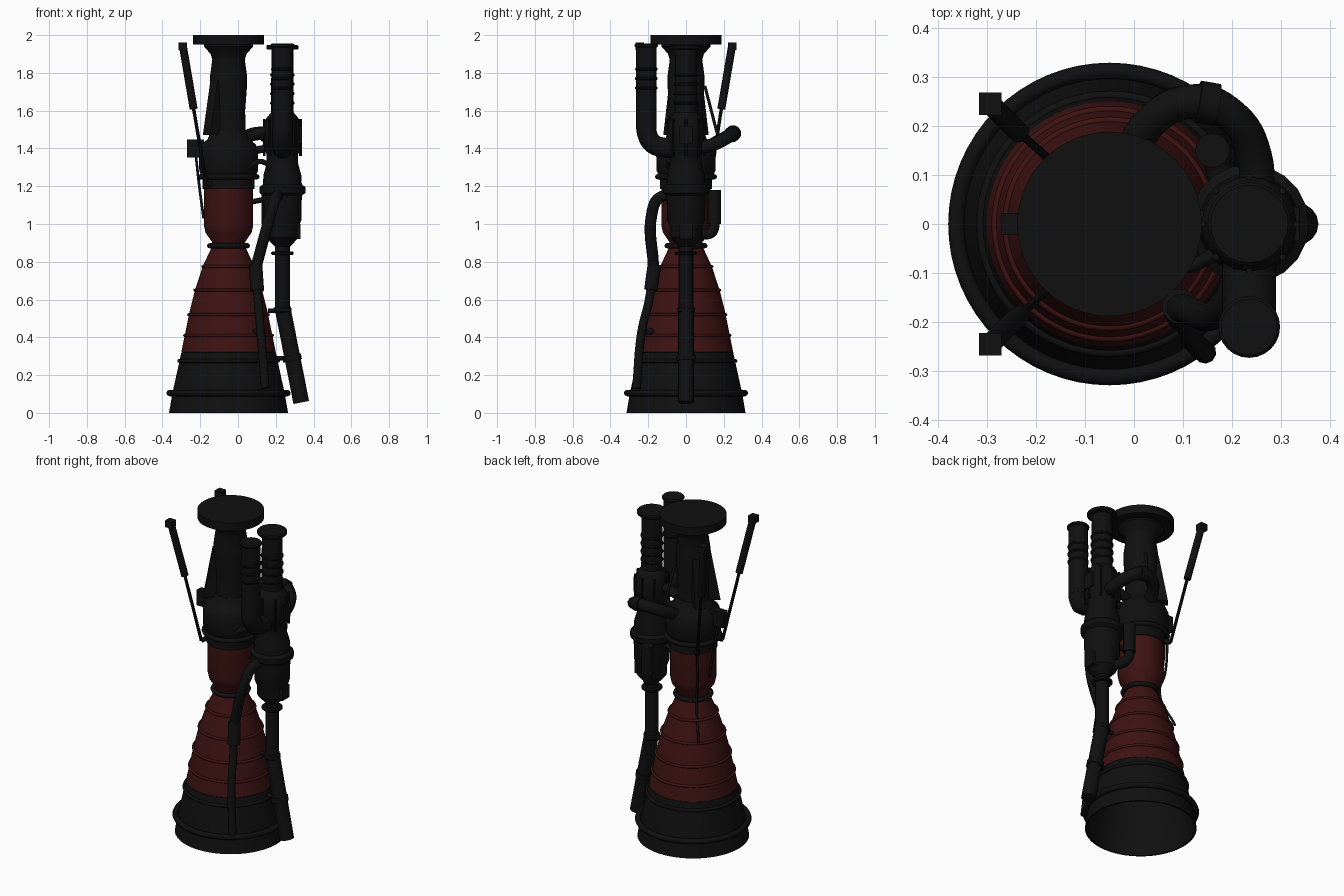
import bpy, bmesh, math
from mathutils import Vector

cube = bpy.data.objects.get("Cube")
if cube:
    bpy.data.objects.remove(cube)


def material(name, colour):
    m = bpy.data.materials.new(name)
    m.use_nodes = True
    m.diffuse_color = (*colour, 1)
    bsdf = m.node_tree.nodes["Principled BSDF"]
    bsdf.inputs["Base Color"].default_value = (*colour, 1)
    bsdf.inputs["Roughness"].default_value = 0.7
    return m


BLACK = material("black metal", (0.005, 0.005, 0.005))
RED = material("dark red metal", (0.048, 0.006, 0.006))
AXIS = -0.05      # chamber axis in x
PUMP = 0.235      # turbopump axis in x


def finish(ob, mat, angle=35):
    ob.data.materials.clear()
    ob.data.materials.append(mat)
    bpy.ops.object.select_all(action='DESELECT')
    ob.select_set(True)
    bpy.context.view_layer.objects.active = ob
    bpy.ops.object.shade_smooth_by_angle(angle=math.radians(angle))
    return ob


def from_bmesh(name, bm, mat, angle=35):
    bmesh.ops.recalc_face_normals(bm, faces=bm.faces)
    me = bpy.data.meshes.new(name)
    bm.to_mesh(me)
    bm.free()
    ob = bpy.data.objects.new(name, me)
    bpy.context.collection.objects.link(ob)
    return finish(ob, mat, angle)


def lathe(name, profile, mat, x=AXIS, y=0, sides=64):
    """Spin (radius, z) pairs around a vertical axis and cap the ends."""
    bm = bmesh.new()
    rings = []
    for r, z in profile:
        rings.append([bm.verts.new((x + r * math.cos(2 * math.pi * i / sides),
                                    y + r * math.sin(2 * math.pi * i / sides), z))
                      for i in range(sides)])
    for a, b in zip(rings, rings[1:]):
        for i in range(sides):
            j = (i + 1) % sides
            bm.faces.new((a[i], a[j], b[j], b[i]))
    bm.faces.new(rings[0])
    bm.faces.new(rings[-1])
    return from_bmesh(name, bm, mat)


def band(name, r, z, h, mat, x=AXIS, y=0, sides=64):
    b = min(h, 0.02) * 0.3
    return lathe(name, [(r - b, z - h / 2), (r, z - h / 2 + b),
                        (r, z + h / 2 - b), (r - b, z + h / 2)], mat, x, y, sides)


def hoop(name, r, z, thick, mat):
    """Rounded stiffening ring around the nozzle."""
    bpy.ops.mesh.primitive_torus_add(location=(AXIS, 0, z), major_radius=r, minor_radius=thick,
                                     major_segments=64, minor_segments=8)
    ob = bpy.context.object
    ob.name = name
    return finish(ob, mat, 60)


def rod(name, a, b, r, mat=BLACK, sides=16):
    a, b = Vector(a), Vector(b)
    bm = bmesh.new()
    bmesh.ops.create_cone(bm, cap_ends=True, segments=sides, radius1=r, radius2=r,
                          depth=(b - a).length)
    turn = (b - a).to_track_quat('Z', 'Y').to_matrix().to_4x4()
    turn.translation = (a + b) / 2
    bm.transform(turn)
    return from_bmesh(name, bm, mat)


def pipe(name, points, r, mat=BLACK):
    cu = bpy.data.curves.new(name, 'CURVE')
    cu.dimensions = '3D'
    cu.bevel_depth = r
    cu.bevel_resolution = 3
    cu.use_fill_caps = True
    cu.resolution_u = 6
    s = cu.splines.new('BEZIER')
    s.bezier_points.add(len(points) - 1)
    for p, co in zip(s.bezier_points, points):
        p.co = co
        p.handle_left_type = p.handle_right_type = 'AUTO'
    ob = bpy.data.objects.new(name, cu)
    bpy.context.collection.objects.link(ob)
    bpy.ops.object.select_all(action='DESELECT')
    ob.select_set(True)
    bpy.context.view_layer.objects.active = ob
    bpy.ops.object.convert(target='MESH')
    return finish(bpy.context.object, mat, 40)


def box(name, centre, size, mat=BLACK):
    bm = bmesh.new()
    bmesh.ops.create_cube(bm, size=1)
    for v in bm.verts:
        v.co = Vector(centre) + v.co * Vector(size)
    return from_bmesh(name, bm, mat)


# Nozzle skirt: hollow black lower bell and red upper bell
lathe("lower_nozzle", [(0.08, 0.86), (0.125, 0.77), (0.2, 0.53), (0.24, 0.32), (0.305, 0),
                       (0.315, 0), (0.298, 0.1), (0.25, 0.32), (0.235, 0.325)], BLACK)
lathe("upper_nozzle", [(0.245, 0.32), (0.25, 0.322), (0.23, 0.42), (0.208, 0.53), (0.178, 0.65),
                       (0.137, 0.775), (0.088, 0.88), (0.084, 0.9)], RED)
hoop("exit_ring", 0.312, 0.105, 0.017, BLACK)
hoop("skirt_ring", 0.262, 0.275, 0.01, BLACK)
for r, z in ((0.233, 0.41), (0.211, 0.52), (0.179, 0.65), (0.137, 0.775)):
    hoop("nozzle_ring", r, z, 0.008, RED)
hoop("throat_ring", 0.1, 0.885, 0.014, BLACK)

# Combustion chamber, injector dome and thrust neck
lathe("combustion_chamber", [(0.084, 0.88), (0.088, 0.905), (0.122, 0.955), (0.13, 0.99),
                             (0.13, 1.2)], RED)
lathe("injector_dome", [(0.125, 1.185), (0.138, 1.185), (0.138, 1.255), (0.148, 1.265),
                        (0.155, 1.28), (0.157, 1.39), (0.145, 1.42), (0.11, 1.45),
                        (0.095, 1.49)], BLACK)
hoop("injector_flange", 0.15, 1.25, 0.014, BLACK)
lathe("thrust_neck", [(0.1, 1.42), (0.09, 1.5), (0.088, 1.6), (0.097, 1.72), (0.097, 1.79),
                      (0.086, 1.87), (0.095, 1.9), (0.13, 1.94), (0.13, 1.96)], BLACK, sides=32)
lathe("mounting_plate", [(0.188, 1.95), (0.188, 2.0)], BLACK)
box("gimbal_box", (-0.225, 0, 1.4), (0.09, 0.045, 0.095))

# Tapered gusset fins on the neck, and the gimbal actuators
for side in (-1, 1):
    bm = bmesh.new()
    out = Vector((-0.77, 0.64 * side, 0))
    across = Vector((-out.y, out.x, 0)) * 0.03
    corners = [(0.03, 1.47), (0.152, 1.47), (0.1, 1.76), (0.03, 1.76)]
    rows = [[bm.verts.new(Vector((AXIS, 0, z)) + out * r + across * s) for r, z in corners]
            for s in (-1, 1)]
    bm.faces.new(rows[0])
    bm.faces.new(rows[1])
    for i in range(4):
        j = (i + 1) % 4
        bm.faces.new((rows[0][i], rows[0][j], rows[1][j], rows[1][i]))
    from_bmesh("neck_fin", bm, BLACK)

    top, mid = (-0.293, 0.245 * side, 1.95), (-0.235, 0.187 * side, 1.61)
    foot = (-0.165, 0.125 * side, 1.2)
    rod("actuator_body", top, mid, 0.021)
    rod("actuator_rod", mid, foot, 0.009, sides=10)
    box("actuator_head", (-0.293, 0.245 * side, 1.94), (0.046, 0.046, 0.04))
    rod("actuator_foot", foot, (-0.13, 0.08 * side, 1.22), 0.014)

# Turbopump
lathe("turbopump", [(0.04, 0.88), (0.06, 0.9), (0.085, 0.93), (0.085, 0.98), (0.1, 1.02),
                    (0.103, 1.15), (0.122, 1.165), (0.122, 1.195), (0.103, 1.21), (0.1, 1.26),
                    (0.083, 1.32), (0.083, 1.37), (0.097, 1.39), (0.097, 1.53), (0.085, 1.56),
                    (0.06, 1.59), (0.058, 1.94)], BLACK, PUMP, sides=20)
band("pump_inlet_flange", 0.085, 1.935, 0.025, BLACK, PUMP, sides=24)
for z in (1.64, 1.69, 1.74, 1.79):
    band("pump_bellows", 0.065, z, 0.016, BLACK, PUMP, sides=24)
for i in range(8):
    a = math.pi * i / 4
    x, y = PUMP + 0.096 * math.cos(a), 0.096 * math.sin(a)
    rod("pump_stud", (x, y, 1.36), (x, y, 1.555), 0.007, sides=8)
box("pump_outlet_block", (0.305, 0, 0.96), (0.05, 0.07, 0.08))
box("pump_valve", (0.315, 0, 1.47), (0.045, 0.07, 0.09))

# Turbine exhaust
rod("turbine_exhaust_upper", (PUMP, 0, 0.92), (PUMP, 0, 0.53), 0.039)
rod("turbine_exhaust_lower", (PUMP, 0, 0.56), (0.335, 0, 0.055), 0.042)
band("exhaust_flange", 0.06, 0.845, 0.02, BLACK, PUMP, sides=24)
band("exhaust_joint", 0.047, 0.545, 0.03, BLACK, PUMP, sides=24)
rod("exhaust_clamp", (0.283, 0, 0.305), (0.289, 0, 0.275), 0.05)
rod("exhaust_bracket", (0.16, 0, 0.54), (0.23, 0, 0.54), 0.012)
rod("exhaust_lower_bracket", (0.19, 0, 0.29), (0.28, 0, 0.29), 0.012)

# Second propellant inlet with its elbow
lathe("side_inlet", [(0.055, 1.5), (0.055, 1.95)], BLACK, PUMP, -0.21, 20)
pipe("side_inlet_elbow", [(PUMP, -0.21, 1.53), (PUMP, -0.207, 1.48), (PUMP, -0.175, 1.425),
                          (PUMP, -0.12, 1.405), (PUMP, -0.02, 1.4)], 0.055)
band("side_inlet_flange", 0.063, 1.945, 0.02, BLACK, PUMP, -0.21, 24)
for z in (1.72, 1.77, 1.82):
    band("side_inlet_bellows", 0.06, z, 0.016, BLACK, PUMP, -0.21, 24)

# Front drain line down the nozzle
pipe("front_drain", [(0.22, -0.05, 1.15), (0.2, -0.14, 1.14), (0.175, -0.18, 1.06),
                     (0.095, -0.172, 0.77)], 0.03)
pipe("front_drain_tail", [(0.095, -0.172, 0.78), (0.105, -0.195, 0.6), (0.12, -0.235, 0.43),
                          (0.145, -0.262, 0.13)], 0.023)
rod("front_drain_joint", (0.093, -0.168, 0.78), (0.102, -0.186, 0.65), 0.036)
rod("front_drain_bracket", (0.08, -0.16, 0.43), (0.125, -0.24, 0.43), 0.016)

# Main feed line around the back, and its short branches
pipe("main_feed", [(0.25, 0.03, 1.4), (0.245, 0.14, 1.42), (0.2, 0.22, 1.46), (0.13, 0.25, 1.48),
                   (0.04, 0.215, 1.46), (-0.02, 0.1, 1.4)], 0.036)
rod("main_feed_flange", (0.17, 0.243, 1.475), (0.13, 0.25, 1.48), 0.043)
pipe("back_return", [(0.16, 0.15, 1.17), (0.16, 0.15, 1.02), (0.165, 0.14, 0.96),
                     (0.18, 0.09, 0.945), (0.22, 0.02, 0.96)], 0.028)
rod("back_return_can", (0.16, 0.15, 1.0), (0.16, 0.15, 1.18), 0.035)
rod("upper_pump_brace", (0.02, 0, 1.45), (PUMP, 0, 1.52), 0.028)
rod("middle_pump_brace", (0.05, 0, 1.38), (PUMP, 0, 1.42), 0.02)
rod("lower_pump_brace", (0.04, 0, 1.11), (PUMP, 0, 1.15), 0.014)
pipe("dome_line", [(0.05, -0.1, 1.3), (0.13, -0.08, 1.33), (0.2, -0.03, 1.24)], 0.014)

# Thin sensor lines
pipe("gimbal_line", [(-0.225, 0, 1.38), (-0.205, 0.02, 1.2), (-0.182, 0.03, 1.03)], 0.007)
pipe("back_sensor_line", [(-0.155, 0.11, 1.2), (-0.147, 0.097, 1.0), (-0.125, 0.075, 0.88),
                          (-0.185, 0.14, 0.66)], 0.007)
rod("back_neck_line", (0, 0.1, 1.73), (0.03, 0.165, 1.48), 0.008)
